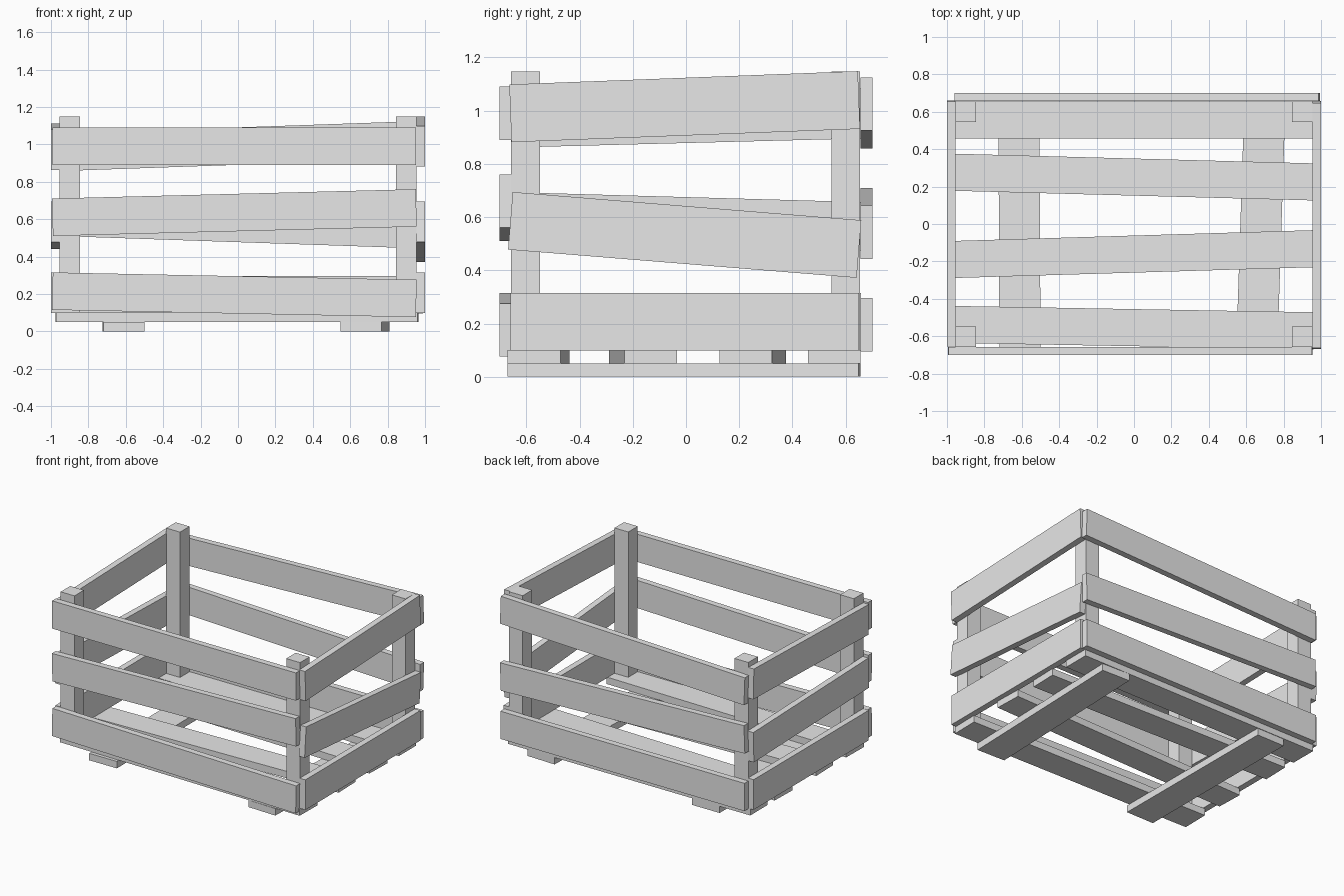
import bpy
import bmesh
from mathutils import Vector, Matrix

cube = bpy.data.objects.get("Cube")
if cube:
    bpy.data.objects.remove(cube, do_unlink=True)

# One plain grey for all the timber
grey = bpy.data.materials.new("plain grey")
grey.diffuse_color = (0.8, 0.8, 0.8, 1)
grey.use_nodes = True
grey.node_tree.nodes["Principled BSDF"].inputs["Base Color"].default_value = (0.8, 0.8, 0.8, 1)


def board(name, start, end, width, thick, normal):
    """Rectangular board along start-end; thick is measured along normal."""
    a, b, n = Vector(start), Vector(end), Vector(normal)
    along = (b - a).normalized()
    across = n.cross(along)
    rot = Matrix((along, across, n)).transposed().to_4x4()
    bm = bmesh.new()
    bmesh.ops.create_cube(bm, size=1)
    bmesh.ops.scale(bm, vec=((b - a).length, width, thick), verts=bm.verts)
    mesh = bpy.data.meshes.new(name)
    bm.to_mesh(mesh)
    bm.free()
    mesh.materials.append(grey)
    obj = bpy.data.objects.new(name, mesh)
    obj.matrix_world = Matrix.Translation((a + b) / 2) @ rot
    bpy.context.collection.objects.link(obj)


X, Y, Z = (1, 0, 0), (0, 1, 0), (0, 0, 1)
LEVELS = ("bottom", "middle", "top")

# Corner posts
for x, side in ((-0.9, "right"), (0.9, "left")):
    for y, end in ((-0.603, "front"), (0.6, "back")):
        board(f"{end}_{side}_post", (x, y, 0.1), (x, y, 1.148), 0.108, 0.11, X)

# Wall planks: centre heights at the two ends, slightly crooked
front = ((0.215, 0.176), (0.61, 0.66), (0.99, 0.99))
back = ((0.195, 0.195), (0.61, 0.543), (0.957, 1.025))
left = ((0.207, 0.207), (0.586, 0.48), (0.99, 1.04))
right = ((0.207, 0.207), (0.585, 0.548), (0.97, 1.004))
for i, level in enumerate(LEVELS):
    z0, z1 = front[i]
    board(f"front_{level}_plank", (-0.992, -0.679, z0), (0.953, -0.679, z1), 0.2, 0.045, Y)
    z0, z1 = back[i]
    board(f"back_{level}_plank", (-0.957, 0.679, z0), (0.99, 0.679, z1), 0.2, 0.045, Y)
    z0, z1 = left[i]
    board(f"left_{level}_plank", (0.977, -0.66, z0), (0.977, 0.65, z1), 0.217, 0.045, X)
    z0, z1 = right[i]
    board(f"right_{level}_plank", (-0.977, -0.653, z0), (-0.977, 0.657, z1), 0.217, 0.045, X)

# Floor slats: centre y at each end
for i, (y0, y1) in enumerate(((-0.537, -0.571), (-0.19, -0.132), (0.277, 0.225), (0.557, 0.557))):
    board(f"floor_slat_{i + 1}", (-0.972, y0, 0.075), (0.962, y1, 0.075), 0.198, 0.05, Z)

# Runners under the floor
board("right_runner", (-0.61, -0.667, 0.025), (-0.615, 0.652, 0.025), 0.22, 0.05, Z)
board("left_runner", (0.657, -0.667, 0.025), (0.7, 0.652, 0.025), 0.22, 0.05, Z)
